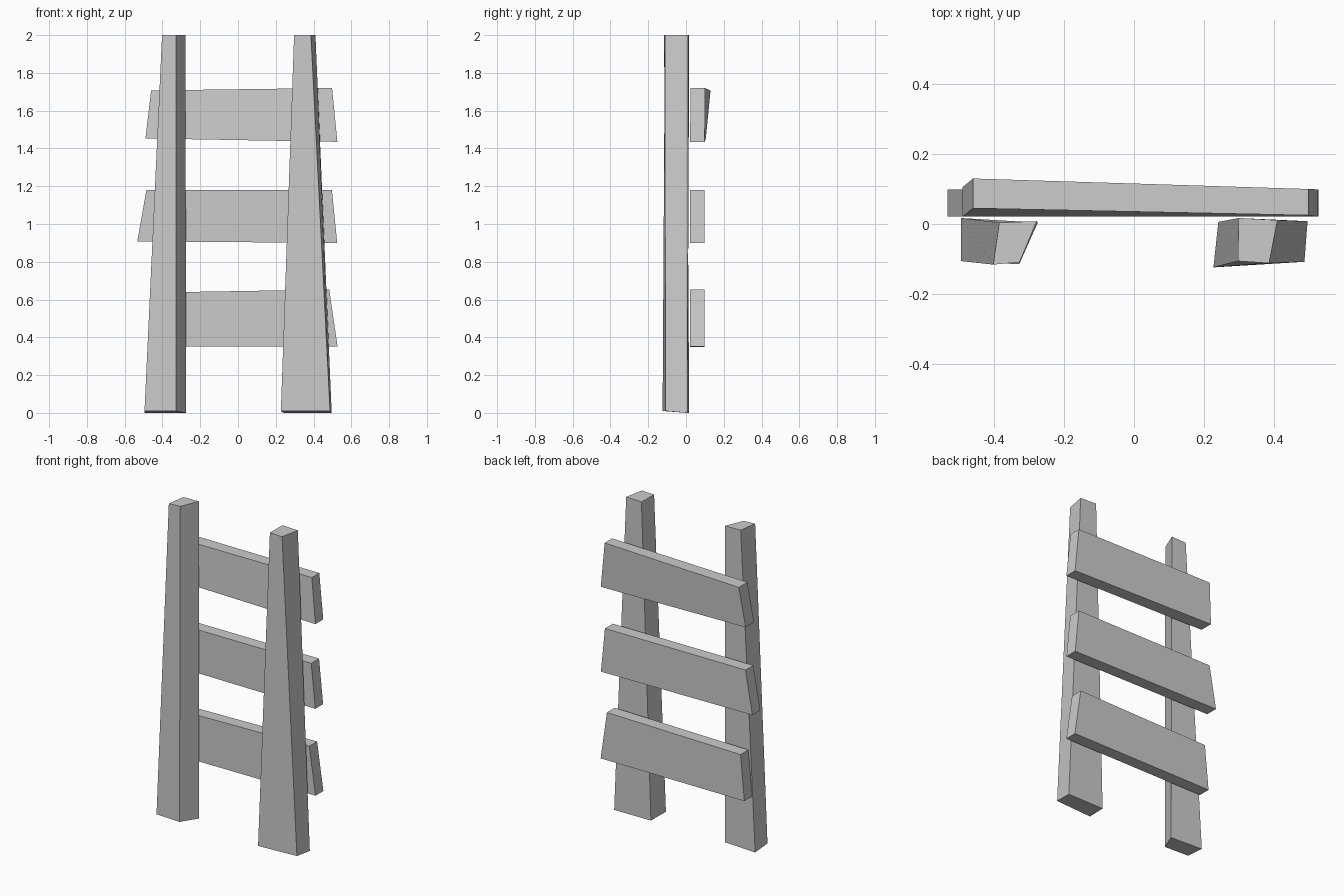
import bpy
import bmesh

if "Cube" in bpy.data.objects:
    bpy.data.objects.remove(bpy.data.objects["Cube"])


def hewn_block(name, start, end):
    """Rough-cut timber: a four-cornered end section bridged to another."""
    bm = bmesh.new()
    a = [bm.verts.new(p) for p in start]
    b = [bm.verts.new(p) for p in end]
    bm.faces.new(a)
    bm.faces.new(b)
    for i in range(4):
        j = (i + 1) % 4
        bm.faces.new((a[i], a[j], b[j], b[i]))
    bmesh.ops.recalc_face_normals(bm, faces=bm.faces[:])
    mesh = bpy.data.meshes.new(name)
    bm.to_mesh(mesh)
    bm.free()
    obj = bpy.data.objects.new(name, mesh)
    bpy.context.collection.objects.link(obj)
    return obj


def post(name, foot, head):
    """Corners run front left, front right, back right, back left."""
    foot_z = (0.01, 0.01, 0.0, 0.0)
    hewn_block(name,
               [(x, y, z) for (x, y), z in zip(foot, foot_z)],
               [(x, y, 2.0) for x, y in head])


def plank(name, left, right):
    """Each end: bottom x, z and top x, z, then front/back y at bottom and top."""
    def section(e):
        (xb, zb), (xt, zt), (fb, bb), (ft, bt) = e
        return [(xb, fb, zb), (xb, bb, zb), (xt, bt, zt), (xt, ft, zt)]
    hewn_block(name, section(left), section(right))


# Tapered uprights
post("left_post",
     [(-0.495, -0.106), (-0.328, -0.115), (-0.275, 0.004), (-0.495, 0.017)],
     [(-0.402, -0.116), (-0.327, -0.109), (-0.278, 0.008), (-0.385, 0.004)])
post("right_post",
     [(0.227, -0.124), (0.487, -0.108), (0.496, 0.008), (0.241, 0.006)],
     [(0.297, -0.106), (0.386, -0.112), (0.41, 0.011), (0.299, 0.017)])

# Slats fixed across the back
FLAT = (0.021, 0.099)
plank("lower_plank",
      ((-0.477, 0.35), (-0.45, 0.637), FLAT, FLAT),
      ((0.527, 0.352), (0.483, 0.653), FLAT, FLAT))
plank("middle_plank",
      ((-0.533, 0.908), (-0.485, 1.18), FLAT, FLAT),
      ((0.525, 0.9), (0.497, 1.18), FLAT, FLAT))
plank("upper_plank",
      ((-0.49, 1.453), (-0.46, 1.707), (0.021, 0.105), (0.045, 0.13)),
      ((0.526, 1.435), (0.498, 1.72), FLAT, (0.025, 0.1)))
